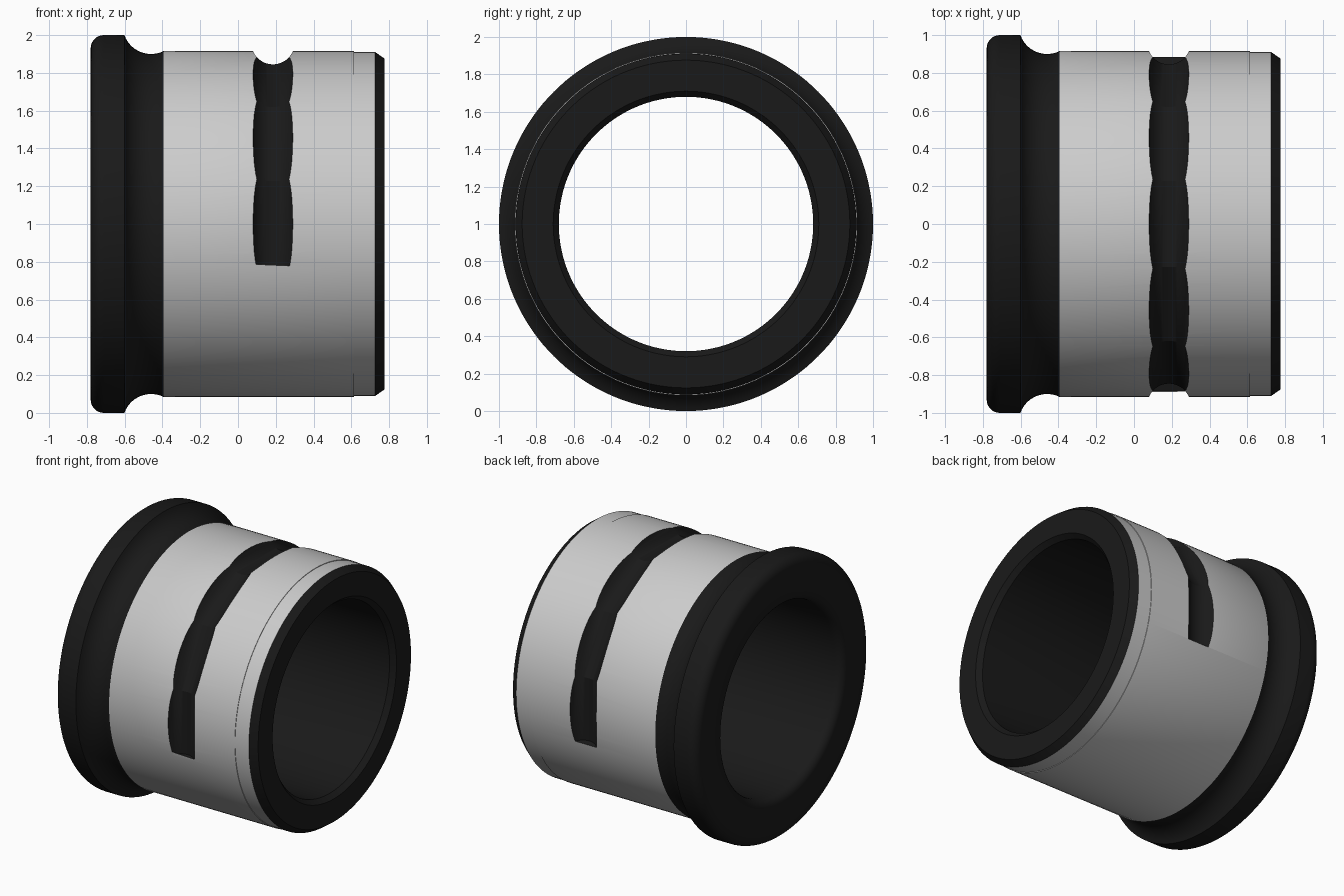
import bpy, bmesh
from math import sin, cos, radians, pi, acos, asin

if "Cube" in bpy.data.objects:
    bpy.data.objects.remove(bpy.data.objects["Cube"])

SEG = 144
GREY = bpy.data.materials.new("bare_metal")
GREY.diffuse_color = (0.8, 0.8, 0.8, 1)
GREY.use_nodes = True
GREY.node_tree.nodes["Principled BSDF"].inputs["Base Color"].default_value = GREY.diffuse_color
BLACK = bpy.data.materials.new("black_finish")
BLACK.diffuse_color = (0.01, 0.01, 0.01, 1)
BLACK.use_nodes = True
BLACK.node_tree.nodes["Principled BSDF"].inputs["Base Color"].default_value = BLACK.diffuse_color


def make_object(name, bm, mats):
    bmesh.ops.recalc_face_normals(bm, faces=bm.faces)
    me = bpy.data.meshes.new(name)
    bm.to_mesh(me)
    bm.free()
    for m in mats:
        me.materials.append(m)
    ob = bpy.data.objects.new(name, me)
    bpy.context.collection.objects.link(ob)
    return ob


def arc(cx, cr, rad, a0, a1, n):
    return [(cx + rad * cos(radians(a0 + (a1 - a0) * i / n)),
             cr + rad * sin(radians(a0 + (a1 - a0) * i / n))) for i in range(n + 1)]


def ring(bm, x_r, a):
    return [bm.verts.new((x, -r * cos(a), 1 + r * sin(a))) for x, r in x_r]


# Bushing profile (x, radius): bore lead-in, rounded flange, relief fillet, body, chamfer
profile = arc(-0.72, 0.74, 0.06, 270, 180, 6)
profile += arc(-0.71, 0.93, 0.07, 180, 90, 8)
profile += arc(-0.46, 1.05, 0.15, 199.5, 296, 14)
grey_start = len(profile) - 1
profile += [(0.615, 0.915), (0.615, 0.911), (0.725, 0.911)]
grey_end = len(profile) - 1
profile += [(0.775, 0.876), (0.775, 0.71), (0.74, 0.68)]

bm = bmesh.new()
rings = [ring(bm, profile, 2 * pi * i / SEG) for i in range(SEG)]
n = len(profile)
for i in range(SEG):
    a, b = rings[i], rings[(i + 1) % SEG]
    for j in range(n):
        k = (j + 1) % n
        f = bm.faces.new((a[j], a[k], b[k], b[j]))
        f.material_index = 0 if grey_start <= j < grey_end else 1
bushing = make_object("flanged_bushing", bm, [GREY, BLACK])

# Groove cutter: round bar following seven sides of a twelve-sided ring
bm = bmesh.new()
rad, apothem = 0.114, 0.959
rings = []
for i in range(8):
    section = [(0.185 + rad * cos(2 * pi * t / 48),
                (apothem + rad * sin(2 * pi * t / 48)) / 1) for t in range(48)]
    section = [(x, r / cos(radians(15))) for x, r in section]
    rings.append(ring(bm, section, radians(-15 + 30 * i)))
for a, b in zip(rings, rings[1:]):
    for j in range(48):
        k = (j + 1) % 48
        bm.faces.new((a[j], a[k], b[k], b[j]))
bm.faces.new(rings[0])
bm.faces.new(rings[-1])
for f in bm.faces:
    f.material_index = 1
cutter = make_object("groove_cutter", bm, [GREY, BLACK])
cutter.hide_render = True

# Cut the scalloped groove
mod = bushing.modifiers.new("groove", 'BOOLEAN')
mod.operation = 'DIFFERENCE'
mod.solver = 'EXACT'
mod.object = cutter
bpy.context.view_layer.objects.active = bushing
bpy.ops.object.select_all(action='DESELECT')
bushing.select_set(True)
bpy.ops.object.modifier_apply(modifier=mod.name)
bpy.data.objects.remove(cutter)
bpy.ops.object.shade_smooth_by_angle(angle=radians(28))
